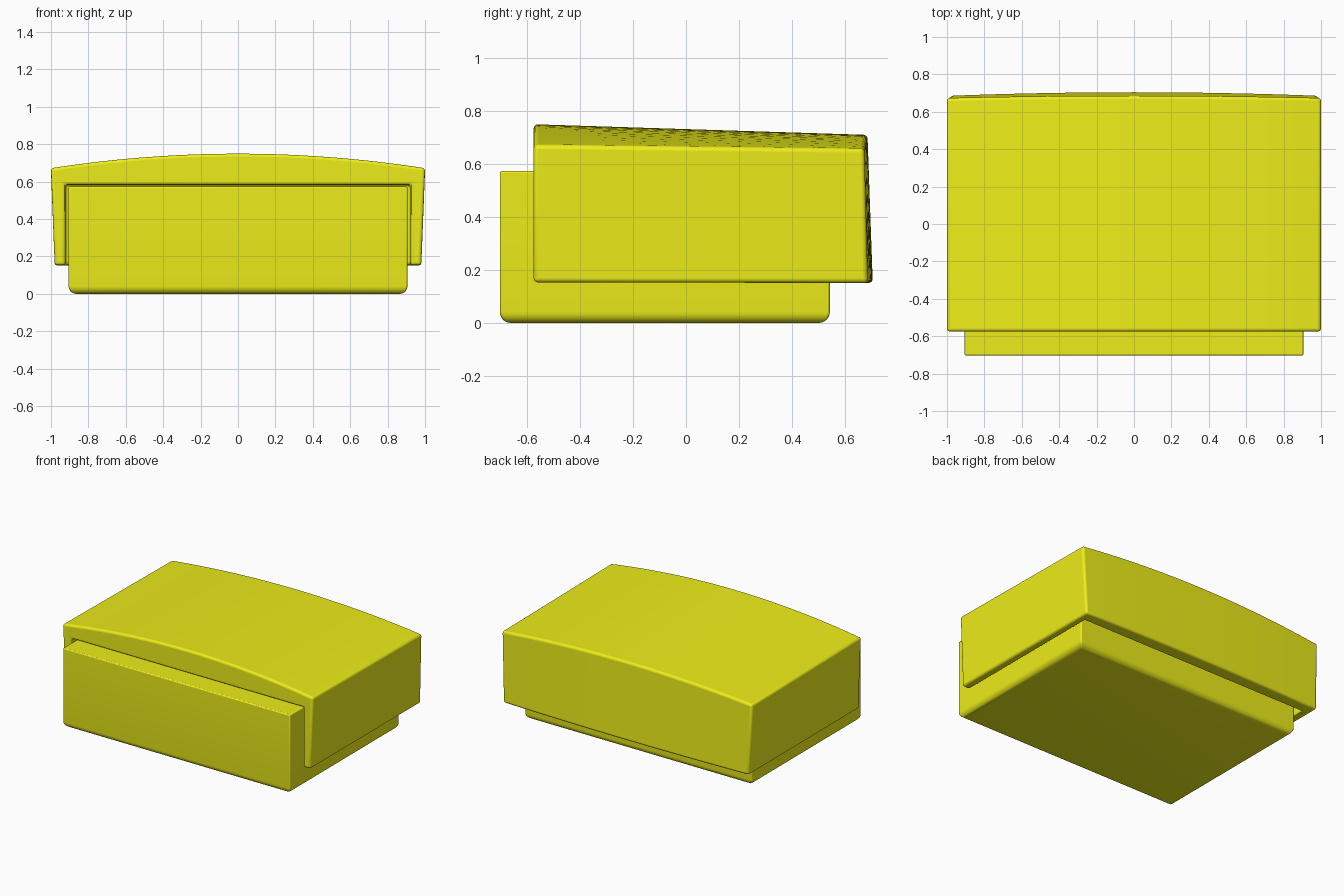
import bpy, bmesh

if "Cube" in bpy.data.objects:
    bpy.data.objects.remove(bpy.data.objects["Cube"])

yellow = bpy.data.materials.new("yellow_plastic")
yellow.diffuse_color = (0.85, 0.85, 0.01, 1)
yellow.use_nodes = True
yellow.node_tree.nodes["Principled BSDF"].inputs["Base Color"].default_value = yellow.diffuse_color


def add_object(name, bm):
    bmesh.ops.recalc_face_normals(bm, faces=bm.faces)
    mesh = bpy.data.meshes.new(name)
    bm.to_mesh(mesh)
    bm.free()
    obj = bpy.data.objects.new(name, mesh)
    bpy.context.collection.objects.link(obj)
    mesh.materials.append(yellow)
    return obj


def box(lo, hi):
    bm = bmesh.new()
    bmesh.ops.create_cube(bm, size=1)
    for v in bm.verts:
        v.co = [(a + b) / 2 + c * (b - a) for a, b, c in zip(lo, hi, v.co)]
    return bm


def soften(obj, width, segments):
    bev = obj.modifiers.new("Bevel", 'BEVEL')
    bev.width = width
    bev.segments = segments
    bev.limit_method = 'ANGLE'
    bev.angle_limit = 0.7
    bpy.ops.object.select_all(action='DESELECT')
    obj.select_set(True)
    bpy.context.view_layer.objects.active = obj
    bpy.ops.object.shade_smooth_by_angle(angle=0.6)


# Lower block: generous rounding underneath, crisp edges elsewhere
bm = box((-0.906, -0.703, 0), (0.906, 0.543, 0.573))
bottom = [e for e in bm.edges if all(v.co.z < 0.01 for v in e.verts)]
bmesh.ops.bevel(bm, geom=bottom, offset=0.042, segments=6, profile=0.5,
                affect='EDGES')
soften(add_object("lower_block", bm), 0.007, 2)

# Cover: arched top, bowed back and sides that taper downwards
N = 24
bm = bmesh.new()
rings = []
for i in range(N + 1):
    t = 2 * i / N - 1
    d = 1 - t * t
    points = [(0.98 * t, -0.575, 0.153),
              (t, -0.575, 0.672 + 0.078 * d),
              (t, 0.673 + 0.012 * d, 0.658 + 0.052 * d),
              (0.98 * t, 0.686 + 0.019 * d, 0.151)]
    rings.append([bm.verts.new(p) for p in points])
for a, b in zip(rings, rings[1:]):
    for k in (1, 2):
        bm.faces.new((a[k], b[k], b[k + 1], a[k + 1]))
bm.faces.new(rings[0])
bm.faces.new(rings[-1])
bm.faces.new([r[0] for r in rings[::N]] + [r[1] for r in reversed(rings)])
bm.faces.new([rings[-1][0], rings[0][0]] + [r[3] for r in rings])
cover = add_object("cover", bm)

# Cavity open to the front and the underside
cutter = add_object("cavity_cutter",
                    box((-0.922, -0.9, -0.2), (0.922, 0.6, 0.583)))
cutter.hide_render = True
cutter.hide_set(True)
cut = cover.modifiers.new("Cavity", 'BOOLEAN')
cut.operation = 'DIFFERENCE'
cut.object = cutter
cut.solver = 'EXACT'
soften(cover, 0.016, 4)
